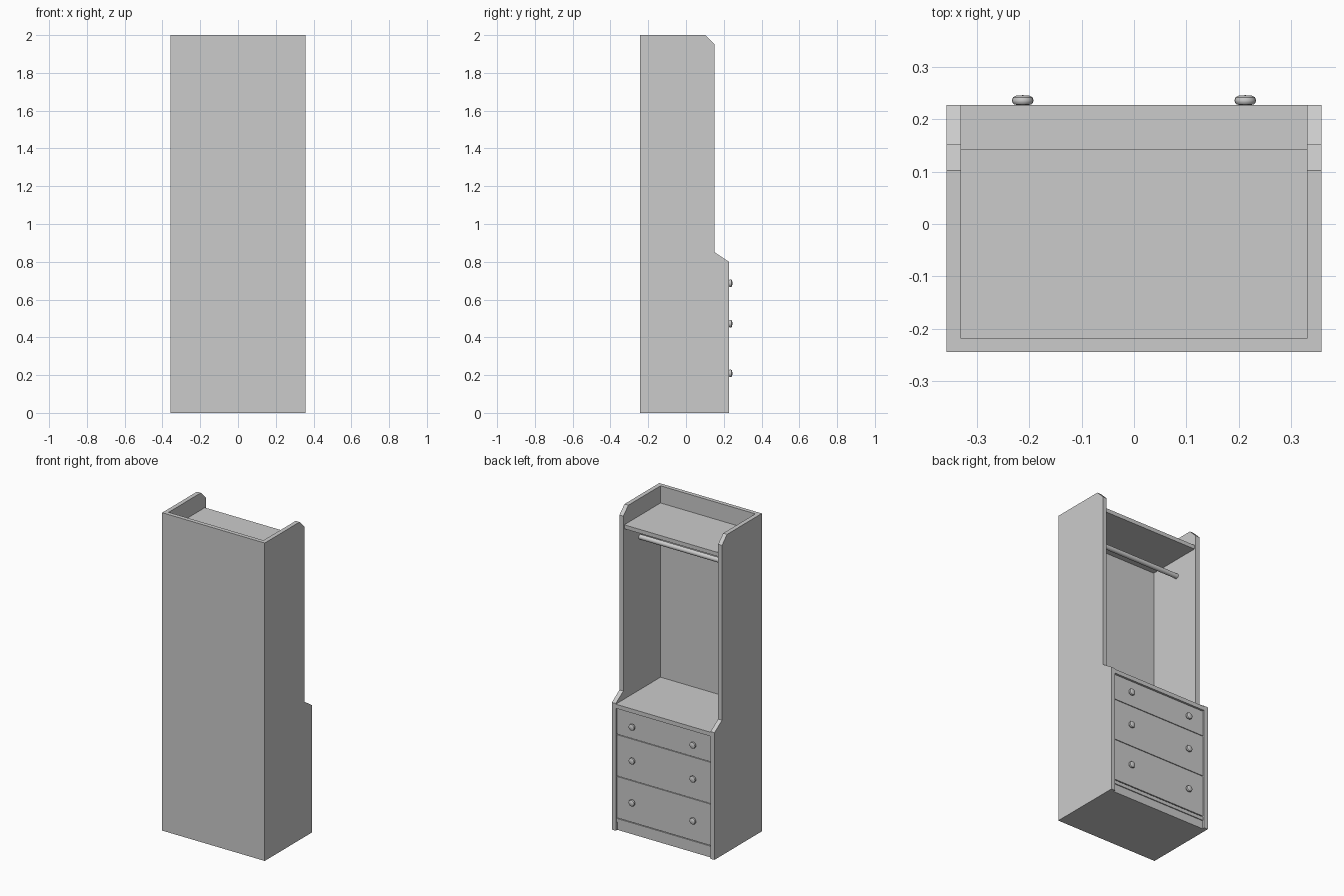
import bpy, bmesh, math

if "Cube" in bpy.data.objects:
    bpy.data.objects.remove(bpy.data.objects["Cube"])

W, T = 0.357, 0.027          # half width, panel thickness
IN = W - T                   # inner half width
BACK, FRONT = -0.244, 0.227


def link(name, bm):
    bmesh.ops.recalc_face_normals(bm, faces=bm.faces)
    me = bpy.data.meshes.new(name)
    bm.to_mesh(me)
    bm.free()
    ob = bpy.data.objects.new(name, me)
    bpy.context.collection.objects.link(ob)
    return ob


def smooth(ob):
    bpy.ops.object.select_all(action='DESELECT')
    ob.select_set(True)
    bpy.context.view_layer.objects.active = ob
    bpy.ops.object.shade_smooth_by_angle(angle=math.radians(40))


def box(name, x, y, z):
    bm = bmesh.new()
    bmesh.ops.create_cube(bm, size=1)
    for v in bm.verts:
        for i, r in enumerate((x, y, z)):
            v.co[i] = r[0] if v.co[i] < 0 else r[1]
    return link(name, bm)


def extrude_x(name, outline, x0, x1):
    bm = bmesh.new()
    face = bm.faces.new([bm.verts.new((x0, y, z)) for y, z in outline])
    ext = bmesh.ops.extrude_face_region(bm, geom=[face])['geom']
    for v in ext:
        if isinstance(v, bmesh.types.BMVert):
            v.co.x = x1
    return link(name, bm)


def lathe_y(name, profile, x, z, segs=20):
    # profile is (radius, y), turned around a y axis through (x, z)
    bm = bmesh.new()
    vs = [bm.verts.new((r, y, 0)) for r, y in profile]
    es = [bm.edges.new(p) for p in zip(vs, vs[1:])]
    bmesh.ops.spin(bm, geom=vs + es, cent=(0, 0, 0), axis=(0, 1, 0),
                   angle=math.tau, steps=segs, use_duplicate=False)
    bmesh.ops.remove_doubles(bm, verts=bm.verts, dist=1e-5)
    bmesh.ops.translate(bm, verts=bm.verts, vec=(x, 0, z))
    ob = link(name, bm)
    smooth(ob)


# stepped side panels with chamfered corners
side = [(BACK, 0), (FRONT, 0), (FRONT, 0.80), (0.152, 0.85),
        (0.152, 1.95), (0.102, 2.0), (BACK, 2.0)]
for s, label in ((-1, "left"), (1, "right")):
    extrude_x("side_panel_" + label, side, s * IN, s * W)

# carcass boards
box("back_panel", (-IN, IN), (BACK, BACK + 0.026), (0, 2.0))
box("top_shelf", (-IN, IN), (BACK + 0.026, 0.142), (1.867, 1.892))
box("counter", (-IN, IN), (BACK + 0.026, FRONT), (0.770, 0.796))
box("base_plinth", (-IN, IN), (BACK + 0.026, 0.212), (0, 0.055))
box("bottom_board", (-IN, IN), (BACK + 0.026, 0.218), (0.052, 0.074))

# hanging rail
bm = bmesh.new()
bmesh.ops.create_cone(bm, cap_ends=True, segments=24, radius1=0.015,
                      radius2=0.015, depth=2 * IN)
for v in bm.verts:
    v.co = (v.co.z, v.co.x - 0.015, v.co.y + 1.757)
smooth(link("hanging_rail", bm))

# drawers, each with two knobs
knob = [(0.008, 0.215), (0.009, 0.227), (0.016, 0.2275), (0.0195, 0.231),
        (0.0205, 0.236), (0.0185, 0.2415), (0.013, 0.2445), (0, 0.2455)]
for i, (z0, z1) in enumerate(((0.079, 0.339), (0.343, 0.602), (0.606, 0.766))):
    box(f"drawer_front_{i}", (-IN + 0.003, IN - 0.003), (0.197, 0.219), (z0, z1))
    box(f"drawer_body_{i}", (-IN + 0.015, IN - 0.015), (BACK + 0.04, 0.198),
        (z0 + 0.01, z1 - 0.01))
    for s, label in ((-1, "left"), (1, "right")):
        lathe_y(f"drawer_knob_{i}_{label}", knob, s * 0.212, (z0 + z1) / 2)
